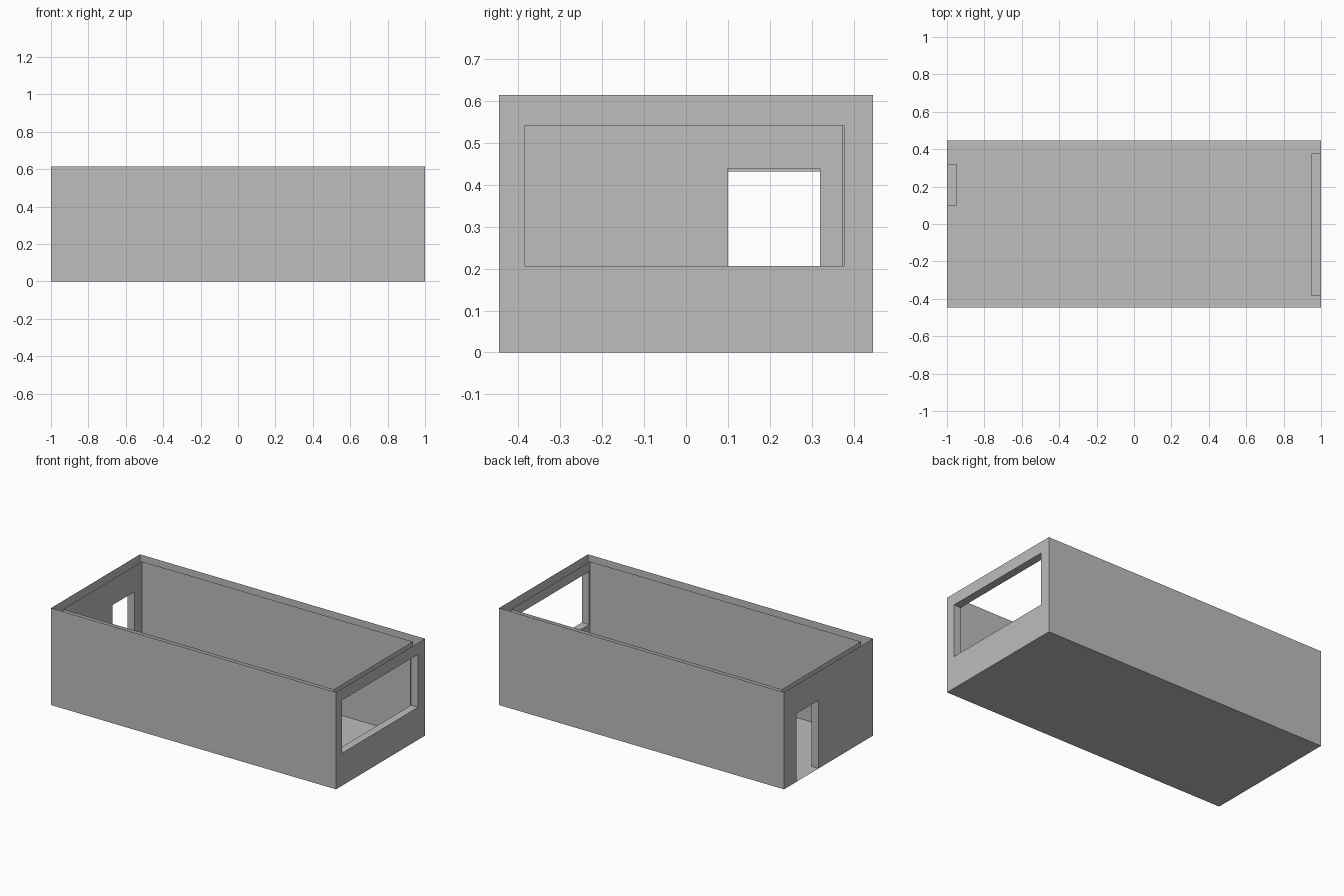
import bpy
import bmesh
from mathutils import Vector

cube = bpy.data.objects.get("Cube")
if cube:
    bpy.data.objects.remove(cube, do_unlink=True)

GREY = (0.51, 0.51, 0.51, 1.0)
mat = bpy.data.materials.new("plain grey")
mat.use_nodes = True
mat.diffuse_color = GREY
mat.node_tree.nodes["Principled BSDF"].inputs["Base Color"].default_value = GREY

# Shell extents: x half, y half, top
OUTER = (1.0, 0.446, 0.615)
INNER = (0.95, 0.396, 0.602)

# Openings: y min, y max, z min, z max
WINDOW_OUT = (-0.385, 0.377, 0.206, 0.542)
WINDOW_IN = (-0.385, 0.372, 0.206, 0.542)
DOOR_OUT = (0.1, 0.32, 0.0, 0.432)
DOOR_IN = (0.1, 0.32, 0.0, 0.439)


def add_face(bm, points, toward):
    """Add one flat face whose normal looks along the given direction."""
    face = bm.faces.new([bm.verts.new(p) for p in points])
    face.normal_update()
    if face.normal.dot(Vector(toward)) < 0:
        face.normal_flip()


def finish(bm, name):
    bmesh.ops.remove_doubles(bm, verts=bm.verts, dist=0.0001)
    mesh = bpy.data.meshes.new(name)
    bm.to_mesh(mesh)
    bm.free()
    mesh.materials.append(mat)
    obj = bpy.data.objects.new(name, mesh)
    bpy.context.collection.objects.link(obj)


def end_wall(name, x, y, top, hole, facing):
    """Sheet across the end of the room, with a rectangular opening."""
    a, b, c, d = hole
    bm = bmesh.new()
    strips = [(-y, a, 0, top), (b, y, 0, top), (a, b, 0, c), (a, b, d, top)]
    for ya, yb, za, zb in strips:
        if zb > za:
            add_face(bm, [(x, ya, za), (x, yb, za), (x, yb, zb), (x, ya, zb)],
                     (facing, 0, 0))
    finish(bm, name)


def side_wall(name, x, y, top, facing):
    bm = bmesh.new()
    add_face(bm, [(-x, y, 0), (x, y, 0), (x, y, top), (-x, y, top)], (0, facing, 0))
    finish(bm, name)


def reveal(name, x_out, x_in, hole):
    """Jambs, sill and head between the outer and inner openings."""
    a, b, c, d = hole
    corners = [(a, c), (b, c), (b, d), (a, d)]
    middle = Vector(((x_out + x_in) / 2, (a + b) / 2, (c + d) / 2))
    bm = bmesh.new()
    for i, (p, q) in enumerate(zip(corners, corners[1:] + corners[:1])):
        if i == 0 and c == 0:
            continue  # the doorway uses the floor as its threshold
        quad = [Vector((x_out, *p)), Vector((x_out, *q)),
                Vector((x_in, *q)), Vector((x_in, *p))]
        add_face(bm, quad, middle - sum(quad, Vector()) / 4)
    finish(bm, name)


# Outer and inner wall shells, open at the top
for label, (x, y, top), sign, window, door in (
        ("outer", OUTER, 1, WINDOW_OUT, DOOR_OUT),
        ("inner", INNER, -1, WINDOW_IN, DOOR_IN)):
    side_wall(label + "_front_wall", x, -y, top, -sign)
    side_wall(label + "_back_wall", x, y, top, sign)
    end_wall(label + "_window_wall", x, y, top, window, sign)
    end_wall(label + "_door_wall", -x, y, top, door, -sign)

# Opening surrounds
reveal("window_surround", OUTER[0], INNER[0], WINDOW_OUT)
reveal("door_surround", -OUTER[0], -INNER[0], DOOR_IN)

# Floor
x, y, top = OUTER
bm = bmesh.new()
add_face(bm, [(-x, -y, 0), (x, -y, 0), (x, y, 0), (-x, y, 0)], (0, 0, -1))
finish(bm, "floor")
